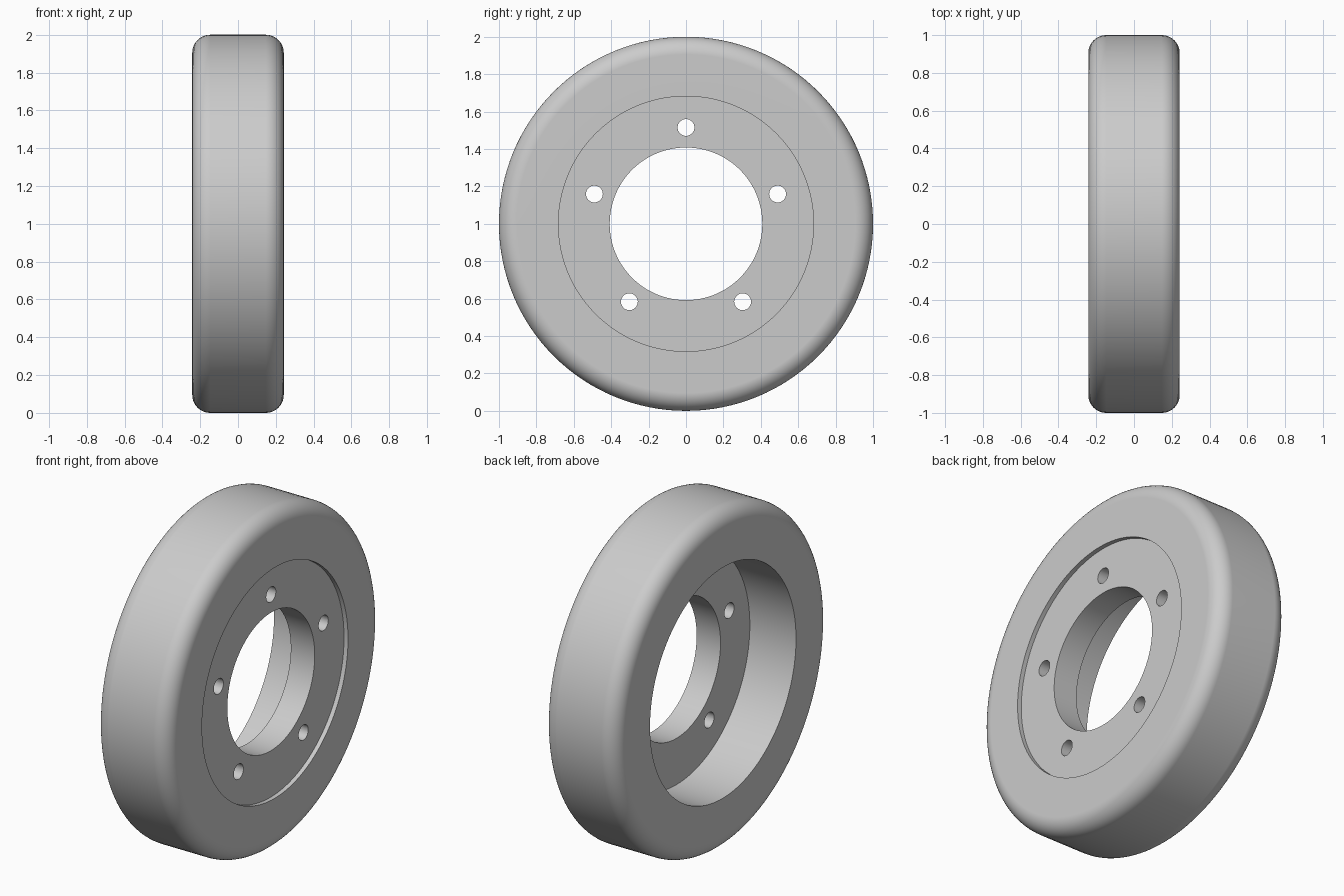
import bpy, bmesh
from math import sin, cos, pi, radians
from mathutils import Matrix, Vector

cube = bpy.data.objects.get("Cube")
if cube:
    bpy.data.objects.remove(cube, do_unlink=True)

SEGMENTS = 128
HALF_WIDTH, RADIUS, FILLET = 0.242, 1.0, 0.095
RECESS_R, BORE_R = 0.682, 0.408
HUB_FRONT, HUB_BACK = 0.216, 0.06
BOLT_CIRCLE, BOLT_R, BOLTS = 0.515, 0.045, 5

grey = bpy.data.materials.new("plain grey")
grey.use_nodes = True
colour = (0.6, 0.6, 0.6, 1)
grey.diffuse_color = colour
grey.node_tree.nodes["Principled BSDF"].inputs["Base Color"].default_value = colour


def make_object(name, bm):
    bmesh.ops.recalc_face_normals(bm, faces=bm.faces)
    mesh = bpy.data.meshes.new(name)
    bm.to_mesh(mesh)
    bm.free()
    mesh.materials.append(grey)
    obj = bpy.data.objects.new(name, mesh)
    bpy.context.collection.objects.link(obj)
    return obj


def fillet(side):
    """Rounded tread shoulder as (x, radius) points, from side face to tread."""
    x, r = side * (HALF_WIDTH - FILLET), RADIUS - FILLET
    angles = [i * pi / 20 for i in range(11)]
    return [(x + side * FILLET * cos(a), r + FILLET * sin(a)) for a in angles]


# Wheel section: bore, shallow recess, rounded tread, deep recess
profile = [(HUB_BACK, BORE_R), (HUB_FRONT, BORE_R),
           (HUB_FRONT, RECESS_R), (HALF_WIDTH, RECESS_R)]
profile += fillet(1) + fillet(-1)[::-1]
profile += [(-HALF_WIDTH, RECESS_R), (HUB_BACK, RECESS_R)]

# Revolve the closed section around the axle
bm = bmesh.new()
rings = []
for i in range(SEGMENTS):
    a = 2 * pi * i / SEGMENTS
    rings.append([bm.verts.new((x, r * sin(a), 1 + r * cos(a))) for x, r in profile])
for i, ring in enumerate(rings):
    after = rings[(i + 1) % SEGMENTS]
    for j in range(len(profile)):
        k = (j + 1) % len(profile)
        bm.faces.new((ring[j], ring[k], after[k], after[j]))
wheel = make_object("wheel", bm)

# Bolt hole cutters
bm = bmesh.new()
for i in range(BOLTS):
    a = 2 * pi * i / BOLTS
    place = Matrix.Translation(Vector((
        (HUB_FRONT + HUB_BACK) / 2, BOLT_CIRCLE * sin(a), 1 + BOLT_CIRCLE * cos(a))))
    bmesh.ops.create_cone(bm, cap_ends=True, segments=32, radius1=BOLT_R,
                          radius2=BOLT_R, depth=0.4,
                          matrix=place @ Matrix.Rotation(pi / 2, 4, 'Y'))
cutter = make_object("bolt_hole_cutter", bm)

# Cut the holes and smooth the round surfaces
cut = wheel.modifiers.new("bolt holes", 'BOOLEAN')
cut.operation = 'DIFFERENCE'
cut.solver = 'EXACT'
cut.object = cutter
bpy.ops.object.select_all(action='DESELECT')
wheel.select_set(True)
bpy.context.view_layer.objects.active = wheel
bpy.ops.object.modifier_apply(modifier=cut.name)
bpy.data.objects.remove(cutter, do_unlink=True)
bpy.ops.object.shade_smooth_by_angle(angle=radians(30))
weighted = wheel.modifiers.new("even normals", 'WEIGHTED_NORMAL')
weighted.keep_sharp = True
